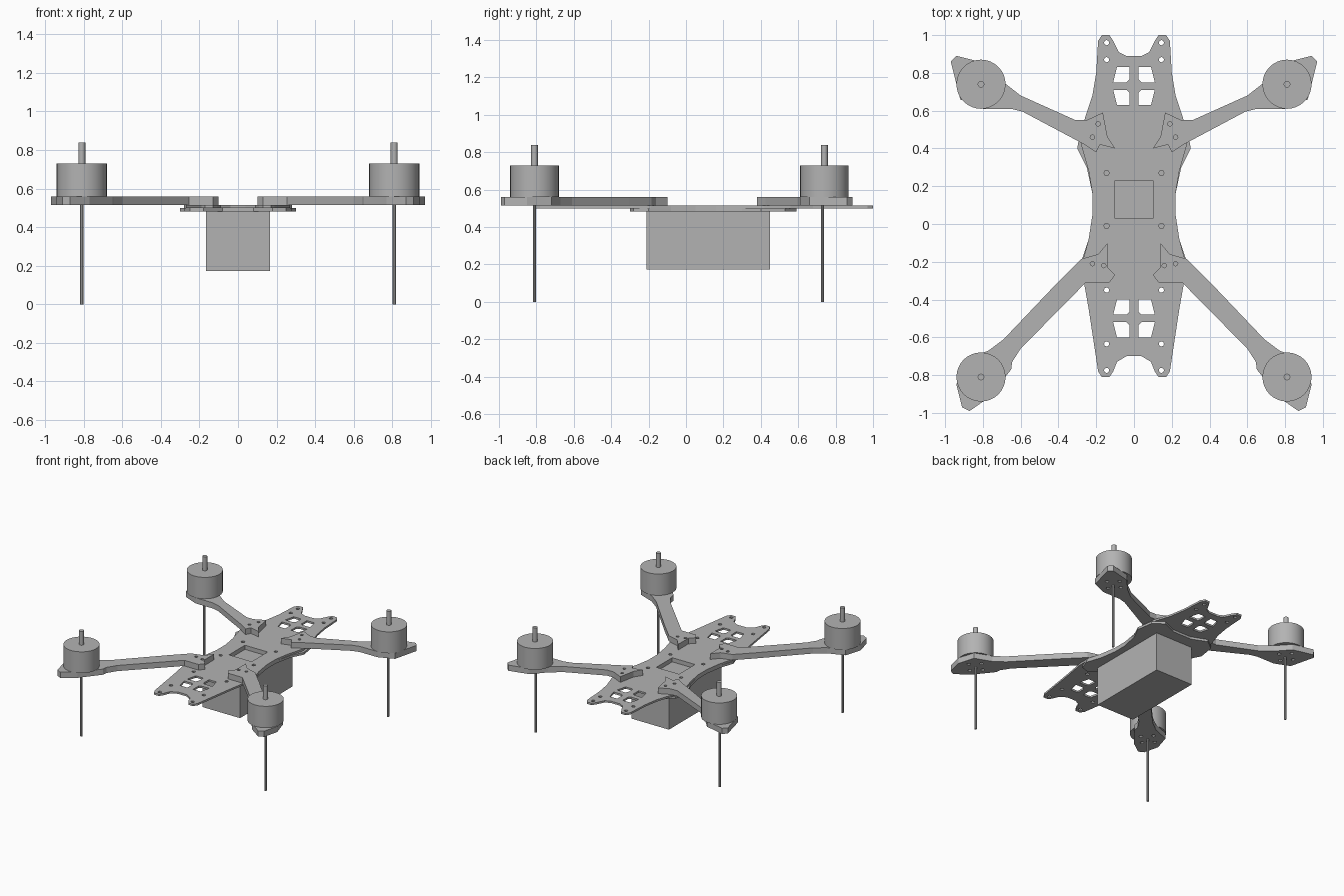
import bpy, math

cube = bpy.data.objects.get("Cube")
if cube:
    bpy.data.objects.remove(cube, do_unlink=True)

# One plain grey for the whole model
GREY = (0.45, 0.45, 0.45, 1)
grey = bpy.data.materials.new("plain_grey")
grey.use_nodes = True
grey.diffuse_color = GREY
grey.node_tree.nodes["Principled BSDF"].inputs["Base Color"].default_value = GREY


def sheet(name, outline, holes, bottom, top):
    """Flat cut sheet: an outline with holes, given thickness."""
    curve = bpy.data.curves.new(name, 'CURVE')
    curve.dimensions = '2D'
    curve.fill_mode = 'BOTH'
    curve.extrude = (top - bottom) / 2
    for loop in [outline] + holes:
        spline = curve.splines.new('POLY')
        spline.points.add(len(loop) - 1)
        for point, (x, y) in zip(spline.points, loop):
            point.co = (x, y, 0, 1)
        spline.use_cyclic_u = True
        spline.use_smooth = False
    curve.materials.append(grey)
    obj = bpy.data.objects.new(name, curve)
    obj.location.z = (top + bottom) / 2
    bpy.context.collection.objects.link(obj)
    bpy.ops.object.select_all(action='DESELECT')
    obj.select_set(True)
    bpy.context.view_layer.objects.active = obj
    bpy.ops.object.convert(target='MESH')


def cylinder(name, x, y, bottom, top, radius, sides):
    bpy.ops.mesh.primitive_cylinder_add(vertices=sides, radius=radius, depth=top - bottom,
                                        location=(x, y, (top + bottom) / 2))
    obj = bpy.context.object
    obj.name = name
    obj.data.materials.append(grey)
    bpy.ops.object.shade_smooth_by_angle(angle=math.radians(30))


def flip(points, side):
    return [(x * side, y) for x, y in points]


def mirrored(half):
    return half + flip(half[::-1], -1)


def ring(x, y, radius, sides=8):
    return [(x + radius * math.cos(math.tau * i / sides),
             y + radius * math.sin(math.tau * i / sides)) for i in range(sides)]


def window(x0, x1, y0, y1):
    return [(x0, y0), (x1, y0), (x1, y1), (x0, y1)]


def panes(y):
    """Four windows around a cross, inner corners trimmed."""
    pane = [(.025, .035), (.04, .02), (.11, .02), (.09, .1), (.025, .1)]
    return [[(sx * px, y + sy * py) for px, py in pane] for sx in (-1, 1) for sy in (-1, 1)]


# Long upper plate with forked ends
upper = [(.04, -.7), (.09, -.73), (.11, -.78), (.13, -.81), (.17, -.81), (.19, -.78),
         (.24, -.45), (.27, -.28), (.27, -.19), (.24, -.08), (.22, .05), (.22, .16),
         (.24, .28), (.28, .42), (.26, .56), (.22, .68), (.2, .8), (.19, .97),
         (.17, 1), (.13, 1), (.11, .97), (.08, .91), (.04, .89)]
centre_window = window(-.1, .1, .03, .23)
bolts = [ring(s * .145, y, .014) for s in (-1, 1)
         for y in (.96, .87, .27, -.01, -.35, -.635, -.775)]
sheet("upper_plate", mirrored(upper), [centre_window] + bolts + panes(.73) + panes(-.5), .5, .515)

# Short lower plate clamping the arms
lower = [(.08, -.22), (.18, -.3), (.25, -.28), (.28, -.2), (.24, -.08), (.22, .05), (.22, .16),
         (.25, .3), (.3, .4), (.28, .53), (.2, .59), (.08, .54)]
sheet("lower_plate", mirrored(lower), [centre_window], .482, .5)

# Battery box under the plates
bpy.ops.mesh.primitive_cube_add(size=1, location=(0, .12, .328))
battery = bpy.context.object
battery.name = "battery_box"
battery.scale = (.33, .66, .308)
battery.data.materials.append(grey)

# Arms with flared motor mounts and notched inner ends
back_arm = [(.165, .59), (.25, .55), (.31, .55), (.6, .68), (.69, .75), (.78, .85),
            (.94, .89), (.97, .86), (.92, .66), (.8, .61), (.65, .61), (.59, .595),
            (.27, .425), (.2, .38), (.18, .42), (.1, .4), (.14, .46)]
front_arm = [(.14, -.1), (.19, -.16), (.28, -.185), (.4, -.305), (.69, -.61), (.77, -.67),
             (.9, -.72), (.94, -.85), (.91, -.97), (.87, -.99), (.77, -.92), (.65, -.77),
             (.645, -.73), (.6, -.66), (.255, -.31), (.13, -.31), (.1, -.27), (.14, -.23)]
for end, arm, motor_y, bolt_spots in (("back", back_arm, .74, [(.22, .46), (.19, .53)]),
                                      ("front", front_arm, -.81, [(.22, -.21), (.16, -.22)])):
    for side, s in (("left", 1), ("right", -1)):
        label = f"{end}_{side}"
        x = s * .81
        spots = [ring(s * bx, by, .012) for bx, by in bolt_spots]
        mount = [ring(x + dx, motor_y + dy, .014) for dx, dy in
                 ((.065, 0), (-.065, 0), (0, .065), (0, -.065))]
        sheet(label + "_arm", flip(arm, s), spots + mount, .515, .56)
        cylinder(label + "_motor", x, motor_y, .56, .73, .13, 32)
        cylinder(label + "_shaft", x, motor_y, .73, .84, .018, 12)
        cylinder(label + "_leg", x, motor_y - .01 * (end == "back"), 0, .515, .009, 8)
